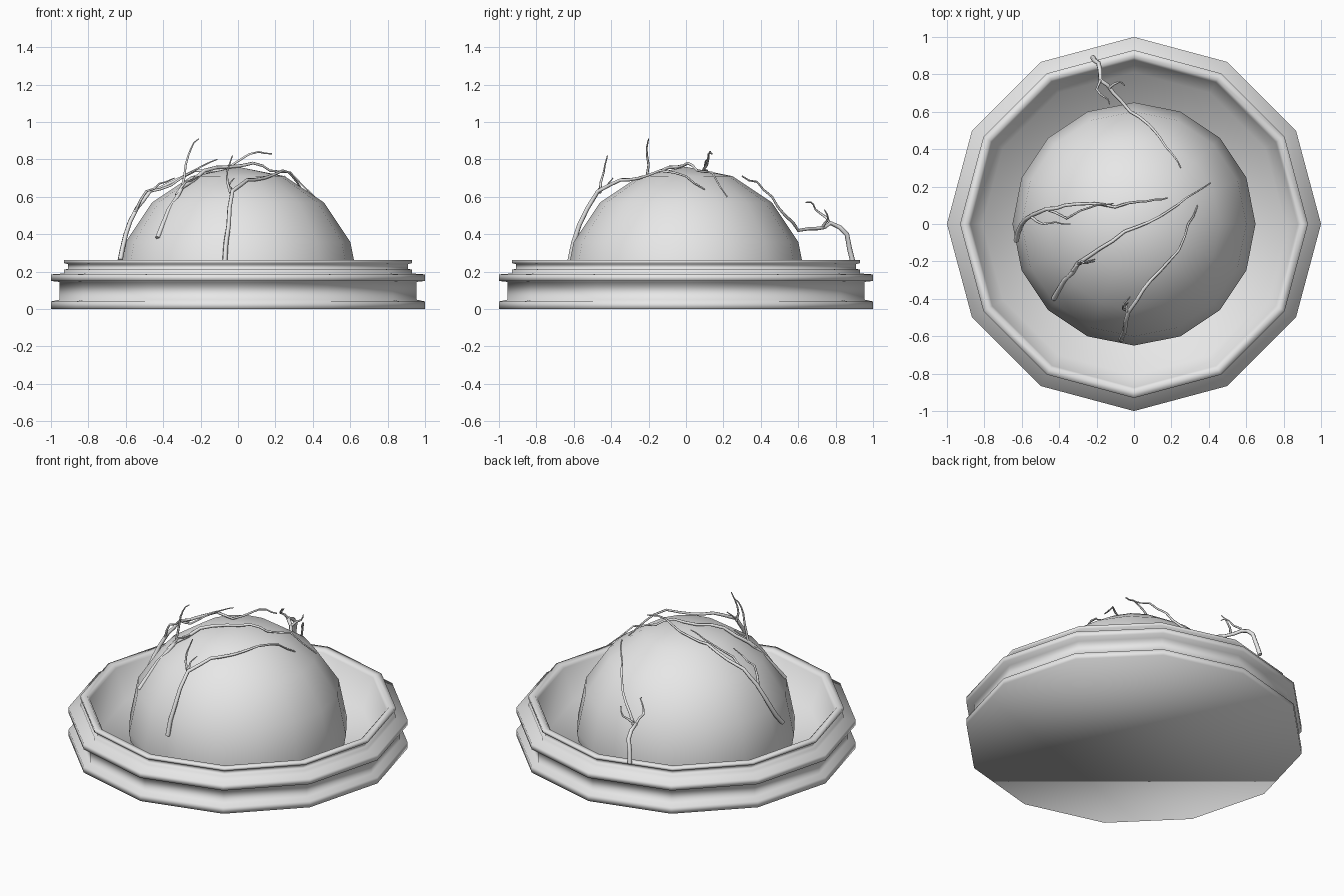
import bpy
import bmesh
import math
import random
from mathutils import Vector

random.seed(4)

default_cube = bpy.data.objects.get("Cube")
if default_cube:
    bpy.data.objects.remove(default_cube, do_unlink=True)


def make_material(name, colour):
    material = bpy.data.materials.new(name)
    material.use_nodes = True
    material.diffuse_color = colour
    material.node_tree.nodes["Principled BSDF"].inputs["Base Color"].default_value = colour
    return material


stone = make_material("pale grey", (0.8, 0.8, 0.8, 1))


def add_mesh_object(name, bm):
    """Turn a bmesh into a smooth shaded object."""
    bmesh.ops.recalc_face_normals(bm, faces=bm.faces)
    for face in bm.faces:
        face.smooth = True
    mesh = bpy.data.meshes.new(name)
    bm.to_mesh(mesh)
    bm.free()
    mesh.materials.append(stone)
    obj = bpy.data.objects.new(name, mesh)
    bpy.context.collection.objects.link(obj)
    return obj


def revolve(name, profile, sides):
    """Sweep a (radius, height) profile around z and cap both ends."""
    bm = bmesh.new()
    rings = []
    for radius, height in profile:
        ring = []
        for i in range(sides):
            angle = math.tau * i / sides
            ring.append(bm.verts.new((radius * math.cos(angle), radius * math.sin(angle), height)))
        rings.append(ring)
    for lower, upper in zip(rings, rings[1:]):
        for i in range(sides):
            j = (i + 1) % sides
            bm.faces.new((lower[i], lower[j], upper[j], upper[i]))
    bm.faces.new(rings[0])
    bm.faces.new(rings[-1])
    return add_mesh_object(name, bm)


# Twelve-sided basin: foot, recessed waist, upper band, lip and hollow inside
basin_profile = [
    (1, 0), (1, 0.04), (0.955, 0.05), (0.955, 0.145), (1, 0.15), (1, 0.185),
    (0.93, 0.19), (0.93, 0.21), (0.91, 0.215), (0.91, 0.24),
    (0.93, 0.245), (0.93, 0.262), (0.89, 0.262), (0.875, 0.245),
    (0.81, 0.05),
]
revolve("basin", basin_profile, 12)

# Dome: faceted sphere resting in the basin, cut off at the basin floor
bm = bmesh.new()
bmesh.ops.create_uvsphere(bm, u_segments=16, v_segments=8, radius=0.65)
bmesh.ops.translate(bm, verts=bm.verts, vec=(0, 0, 0.11))
bmesh.ops.bisect_plane(
    bm, geom=bm.verts[:] + bm.edges[:] + bm.faces[:],
    plane_co=(0, 0, 0.04), plane_no=(0, 0, 1), clear_inner=True)
add_mesh_object("dome", bm)


def gnarl(points, amount):
    """Add slightly displaced midpoints so a branch looks knotted."""
    path = [Vector(points[0])]
    for start, end in zip(points, points[1:]):
        start, end = Vector(start), Vector(end)
        wobble = Vector([random.uniform(-amount, amount) for axis in range(3)])
        path += [(start + end) / 2 + wobble, end]
    return path


def branch(name, points, thick, thin):
    """Tapered six-sided tube following a crooked path."""
    path = gnarl(points, 0.008)
    curve = bpy.data.curves.new(name, "CURVE")
    curve.dimensions = "3D"
    curve.bevel_depth = 1
    curve.bevel_resolution = 1
    curve.use_fill_caps = True
    spline = curve.splines.new("POLY")
    spline.points.add(len(path) - 1)
    for i, (point, position) in enumerate(zip(spline.points, path)):
        point.co = (*position, 1)
        point.radius = thick + (thin - thick) * i / (len(path) - 1)
    curve.materials.append(stone)
    obj = bpy.data.objects.new(name, curve)
    bpy.context.collection.objects.link(obj)
    bpy.ops.object.select_all(action="DESELECT")
    obj.select_set(True)
    bpy.context.view_layer.objects.active = obj
    bpy.ops.object.convert(target="MESH")
    bpy.ops.object.shade_smooth()


# Main branches, each from its root up over the dome
main_branches = {
    "front_branch": [
        (-.07, -.62, .26), (-.05, -.57, .45), (-.03, -.47, .63), (.05, -.35, .69),
        (.14, -.25, .7), (.24, -.14, .74), (.29, 0, .71), (.34, .1, .64)],
    "crossing_branch": [
        (-.43, -.4, .38), (-.37, -.3, .53), (-.3, -.21, .65), (-.18, -.13, .74),
        (-.05, -.04, .76), (.08, .01, .78), (.17, .06, .74), (.28, .14, .73), (.41, .22, .6)],
    "side_branch": [
        (-.63, -.09, .26), (-.6, 0, .4), (-.54, .05, .54), (-.47, .08, .63), (-.37, .1, .67),
        (-.23, .11, .74), (-.1, .09, .74), (.03, .12, .81), (.11, .13, .84), (.18, .14, .83)],
    "back_branch": [
        (-.22, .89, .26), (-.19, .86, .4), (-.18, .77, .46), (-.11, .7, .43),
        (-.02, .6, .42), (.08, .53, .5), (.14, .46, .6), (.2, .38, .68), (.25, .3, .71)],
}
for name, points in main_branches.items():
    branch(name, points, 0.014, 0.004)

# Twigs that fork off the main branches
twigs = {
    "front_tall_twig": [(-.04, -.46, .62), (-.06, -.44, .73), (-.03, -.42, .82)],
    "front_short_twig": [(-.04, -.47, .64), (-.05, -.42, .66), (-.02, -.39, .7)],
    "crossing_tall_twig": [(-.3, -.21, .65), (-.28, -.2, .77), (-.25, -.21, .86), (-.21, -.2, .91)],
    "crossing_short_twig": [(-.33, -.25, .61), (-.28, -.21, .68), (-.21, -.19, .71)],
    "side_long_twig": [(-.55, .04, .52), (-.49, 0, .63), (-.42, .01, .67), (-.34, 0, .7)],
    "side_short_twig": [(-.47, .08, .63), (-.36, .03, .66), (-.2, .1, .76), (-.11, .11, .8)],
    "back_long_twig": [(-.18, .77, .46), (-.2, .72, .51), (-.16, .68, .56), (-.13, .64, .57)],
    "back_short_twig": [(-.13, .73, .44), (-.08, .76, .48), (-.05, .74, .53)],
}
for name, points in twigs.items():
    branch(name, points, 0.008, 0.003)
